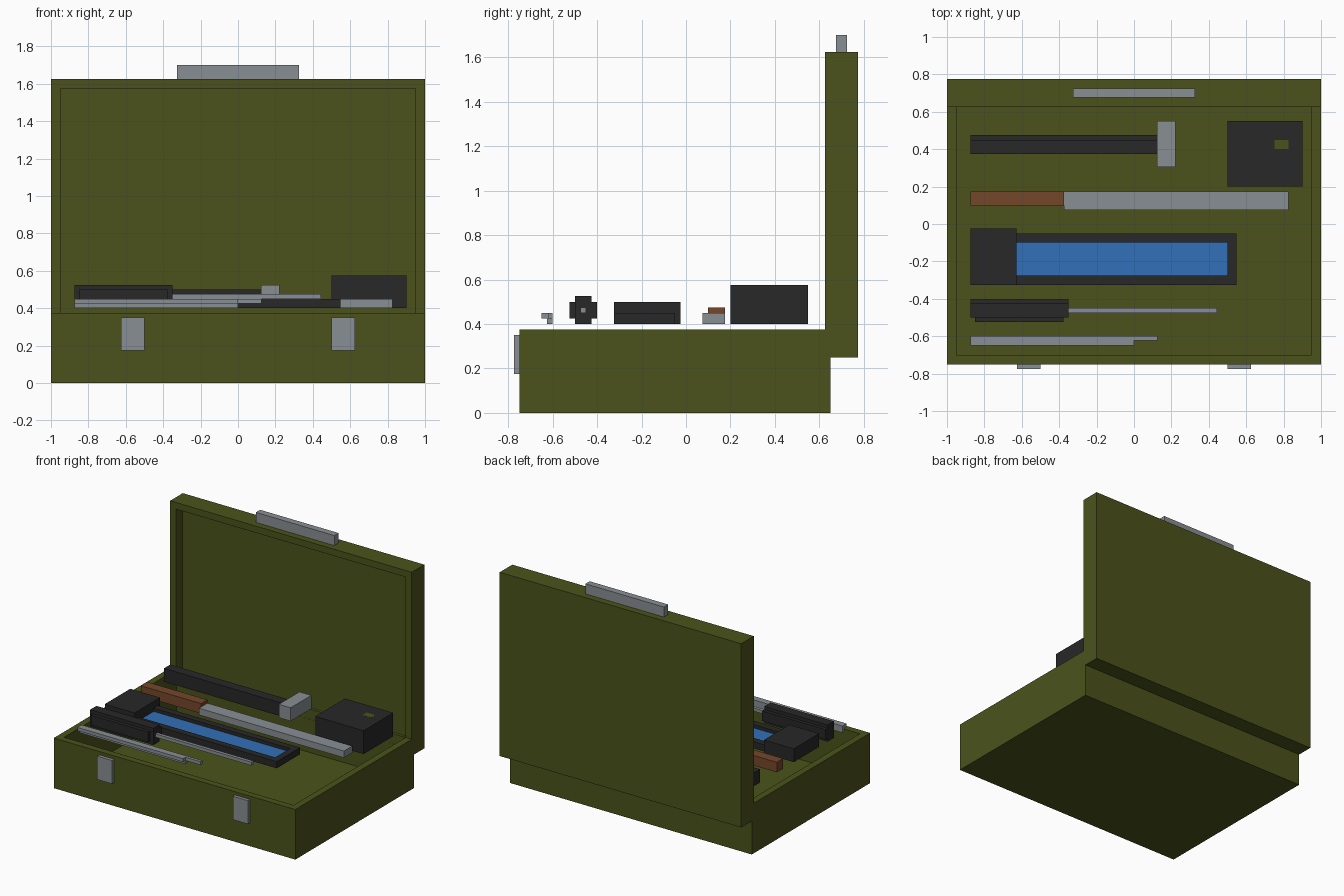
import bpy
import bmesh
from mathutils import Vector

cube = bpy.data.objects.get("Cube")
if cube:
    bpy.data.objects.remove(cube, do_unlink=True)


def material(name, rgb):
    m = bpy.data.materials.new(name)
    m.use_nodes = True
    m.diffuse_color = (*rgb, 1)
    m.node_tree.nodes["Principled BSDF"].inputs["Base Color"].default_value = (*rgb, 1)
    return m


OLIVE = material("olive paint", (0.07, 0.086, 0.011))
DARK = material("dark rubber", (0.021, 0.021, 0.021))
STEEL = material("grey steel", (0.25, 0.275, 0.295))
BLUE = material("blue plastic", (0.032, 0.16, 0.48))
WOOD = material("brown wood", (0.178, 0.063, 0.023))


def box(name, mat, x, y, z):
    """Box from (min, max) ranges along each axis."""
    lo, hi = Vector((x[0], y[0], z[0])), Vector((x[1], y[1], z[1]))
    bm = bmesh.new()
    bmesh.ops.create_cube(bm, size=1)
    for v in bm.verts:
        v.co = (lo + hi) / 2 + v.co * (hi - lo)
    mesh = bpy.data.meshes.new(name)
    bm.to_mesh(mesh)
    bm.free()
    mesh.materials.append(mat)
    obj = bpy.data.objects.new(name, mesh)
    bpy.context.collection.objects.link(obj)
    return obj


def hollow(obj, direction, rim, depth, back_shift=0):
    """Inset the face looking along direction, widen it at the back, push it in."""
    bm = bmesh.new()
    bm.from_mesh(obj.data)
    bm.normal_update()
    d = Vector(direction)
    face = max(bm.faces, key=lambda f: f.normal.dot(d))
    bmesh.ops.inset_region(bm, faces=[face], thickness=rim, use_even_offset=True)
    for v in face.verts:
        if v.co.y > 0:
            v.co.y += back_shift
    inner = bmesh.ops.extrude_discrete_faces(bm, faces=[face])["faces"][0]
    bmesh.ops.translate(bm, verts=inner.verts, vec=-d * depth)
    bm.to_mesh(obj.data)
    bm.free()


# Case: open tray whose cavity reaches the upright lid, and the lid
base = box("case_base", OLIVE, (-1, 1), (-0.75, 0.65), (0, 0.375))
hollow(base, (0, 0, 1), 0.05, 0.325, back_shift=0.027)
lid = box("case_lid", OLIVE, (-1, 1), (0.626, 0.775), (0.25, 1.625))
hollow(lid, (0, -1, 0), 0.05, 0.076)
box("carry_handle", STEEL, (-0.325, 0.325), (0.675, 0.725), (1.625, 1.7))
for side, x in (("right", -0.5625), ("left", 0.5625)):
    box(side + "_latch", STEEL, (x - 0.0625, x + 0.0625), (-0.775, -0.75), (0.175, 0.35))

# Hammer
box("hammer_handle", DARK, (-0.875, 0.125), (0.375, 0.45), (0.4, 0.5))
box("hammer_handle_ledge", DARK, (-0.875, 0.125), (0.45, 0.475), (0.4, 0.475))
box("hammer_head", STEEL, (0.124, 0.222), (0.305, 0.55), (0.425, 0.525))

# Tape measure
box("tape_measure", DARK, (0.5, 0.9), (0.2, 0.55), (0.4, 0.575))
box("tape_button", OLIVE, (0.75, 0.825), (0.4, 0.45), (0.57, 0.5758))

# Long blade with wooden grip
box("blade", STEEL, (-0.375, 0.825), (0.075, 0.175), (0.4, 0.45))
box("blade_grip", WOOD, (-0.875, -0.375), (0.1, 0.175), (0.4, 0.475))

# Saw: block grip, frame and blue panel
box("saw_grip", DARK, (-0.875, -0.628), (-0.325, -0.025), (0.4, 0.5))
for name, y in (("front", (-0.325, -0.275)), ("back", (-0.1, -0.05))):
    box("saw_" + name + "_rail", DARK, (-0.628, 0.5), y, (0.4, 0.45))
box("saw_end", DARK, (0.5, 0.548), (-0.325, -0.05), (0.4, 0.45))
box("saw_panel", BLUE, (-0.628, 0.5), (-0.275, -0.1), (0.4, 0.425))

# Screwdriver with ridged handle
box("screwdriver_handle", DARK, (-0.875, -0.35), (-0.5, -0.4), (0.425, 0.5))
box("screwdriver_tall_ridge", DARK, (-0.874, -0.351), (-0.499, -0.425), (0.4, 0.525))
box("screwdriver_front_ridge", DARK, (-0.85, -0.378), (-0.525, -0.5), (0.425, 0.5))
box("screwdriver_shaft", STEEL, (-0.351, 0.445), (-0.475, -0.45), (0.45, 0.475))

# Pliers: stepped bars and a slim tip
box("pliers_upper_bar", STEEL, (-0.875, 0), (-0.65, -0.6), (0.425, 0.45))
box("pliers_lower_bar", STEEL, (-0.875, 0), (-0.625, -0.6), (0.4, 0.425))
box("pliers_tip", STEEL, (0, 0.125), (-0.622, -0.6), (0.425, 0.45))
